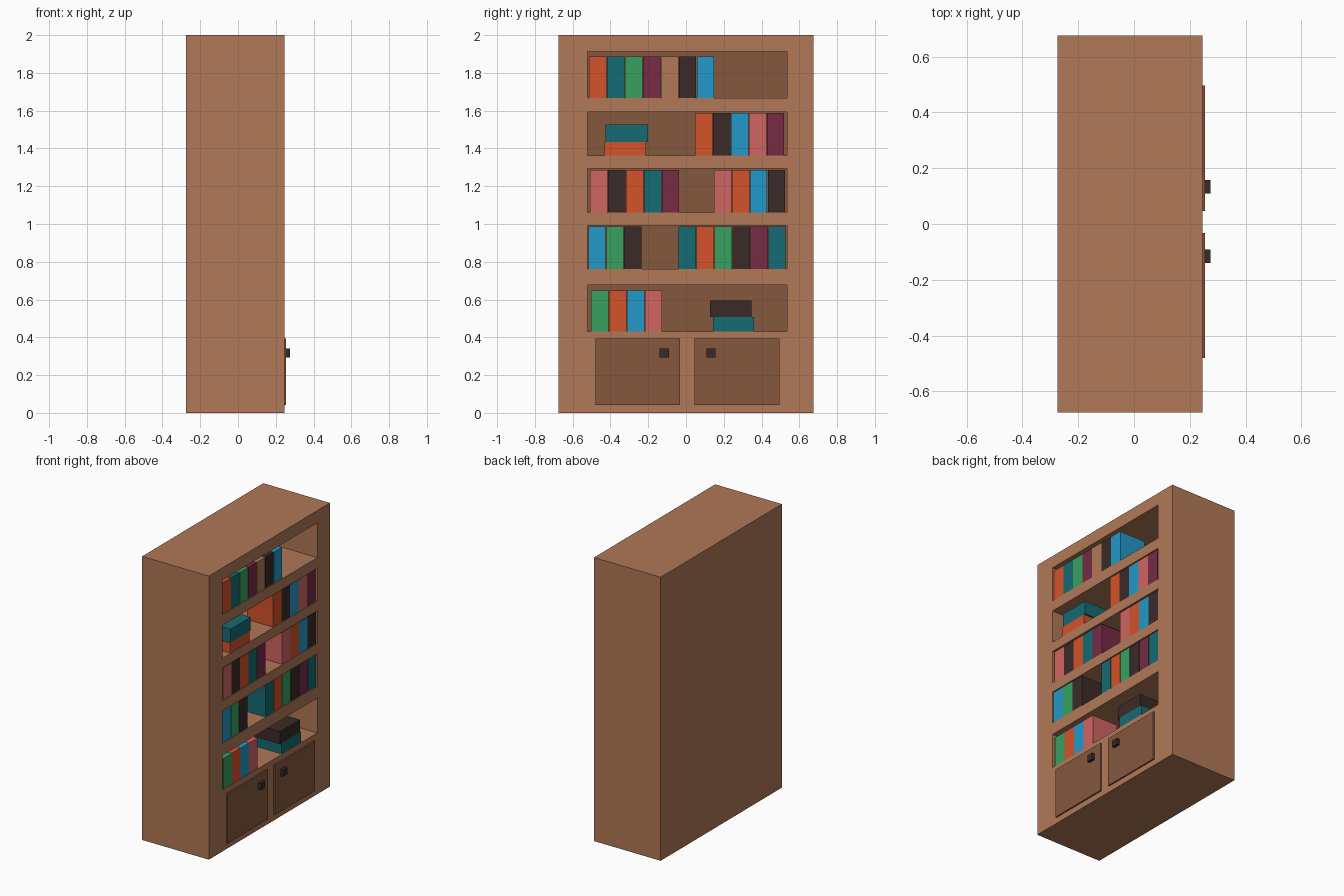
import bpy, bmesh

if "Cube" in bpy.data.objects:
    bpy.data.objects.remove(bpy.data.objects["Cube"])


def material(name, code):
    """Material from an sRGB hex code."""
    def lin(c):
        c /= 255
        return c / 12.92 if c <= 0.04045 else ((c + 0.055) / 1.055) ** 2.4
    m = bpy.data.materials.new(name)
    m.diffuse_color = [lin(int(code[i:i + 2], 16)) for i in (0, 2, 4)] + [1]
    m.use_nodes = True
    m.node_tree.nodes["Principled BSDF"].inputs["Base Color"].default_value = m.diffuse_color
    return m


MATS = {n: material(n, c) for n, c in {
    "wood": "B17857", "dark_wood": "85583F", "orange": "D4522A", "teal": "156B73",
    "green": "38A05F", "maroon": "762B45", "black": "3B2A28", "blue": "2299C8",
    "pink": "D06562"}.items()}


def boxes(name, mat, extents):
    """One object made of boxes, each given as (x0, x1, y0, y1, z0, z1)."""
    bm = bmesh.new()
    for x0, x1, y0, y1, z0, z1 in extents:
        for v in bmesh.ops.create_cube(bm, size=1)["verts"]:
            v.co.x = x1 if v.co.x > 0 else x0
            v.co.y = y1 if v.co.y > 0 else y0
            v.co.z = z1 if v.co.z > 0 else z0
    me = bpy.data.meshes.new(name)
    bm.to_mesh(me)
    bm.free()
    ob = bpy.data.objects.new(name, me)
    bpy.context.collection.objects.link(ob)
    me.materials.append(MATS[mat])
    return ob


FRONT, BACK = 0.245, -0.2
Y0, Y1 = -0.522, 0.534
SHELVES = [(1.668, 1.913), (1.362, 1.593), (1.062, 1.293), (0.762, 0.991), (0.432, 0.677)]

# Cabinet body with five shelf openings cut into its +x face
body = boxes("cabinet_body", "wood", [(-0.275, FRONT, -0.675, 0.675, 0, 2)])
cutter = boxes("shelf_cutter", "wood",
               [(BACK, FRONT + 0.1, Y0, Y1, a, b) for a, b in SHELVES])
cutter.hide_render = True
mod = body.modifiers.new("openings", 'BOOLEAN')
mod.operation, mod.solver, mod.object = 'DIFFERENCE', 'EXACT', cutter
bpy.context.view_layer.objects.active = body
bpy.ops.object.modifier_apply(modifier=mod.name)
bpy.data.objects.remove(cutter)

# Dark panels at the back of the openings
boxes("back_panels", "dark_wood",
      [(BACK - 0.02, BACK + 0.005, Y0, Y1, a, b) for a, b in SHELVES])

# Doors and knobs
for side, y0, y1, k in (("left", -0.48, -0.032, -0.115), ("right", 0.046, 0.496, 0.133)):
    boxes(side + "_door", "dark_wood", [(FRONT - 0.01, 0.255, y0, y1, 0.042, 0.393)])
    boxes(side + "_knob", "black", [(0.25, 0.275, k - 0.024, k + 0.024, 0.294, 0.34)])

# Upright books: shelf index, first y, top z, colours in order
BOOK_X = (0.035, 0.24)
ROWS = [
    (0, -0.513, 1.888, "orange teal green maroon wood black blue"),
    (1, 0.048, 1.588, "orange black blue pink maroon"),
    (2, -0.508, 1.285, "pink black orange teal maroon"),
    (2, 0.148, 1.285, "pink orange blue black"),
    (3, -0.517, 0.987, "blue green black"),
    (3, -0.039, 0.987, "teal orange green black maroon teal"),
    (4, -0.503, 0.647, "green orange blue pink"),
]
for shelf, y, top, colours in ROWS:
    for c in colours.split():
        boxes("upright_book", c, [(*BOOK_X, y, y + 0.092, SHELVES[shelf][0], top)])
        y += 0.095

# Lying books: colour, y range, z range
for c, y0, y1, z0, z1 in (("orange", -0.432, -0.213, 1.362, 1.433),
                          ("teal", -0.426, -0.202, 1.433, 1.528),
                          ("teal", 0.142, 0.36, 0.432, 0.507),
                          ("black", 0.126, 0.347, 0.507, 0.595)):
    boxes("lying_book", c, [(*BOOK_X, y0, y1, z0, z1)])
